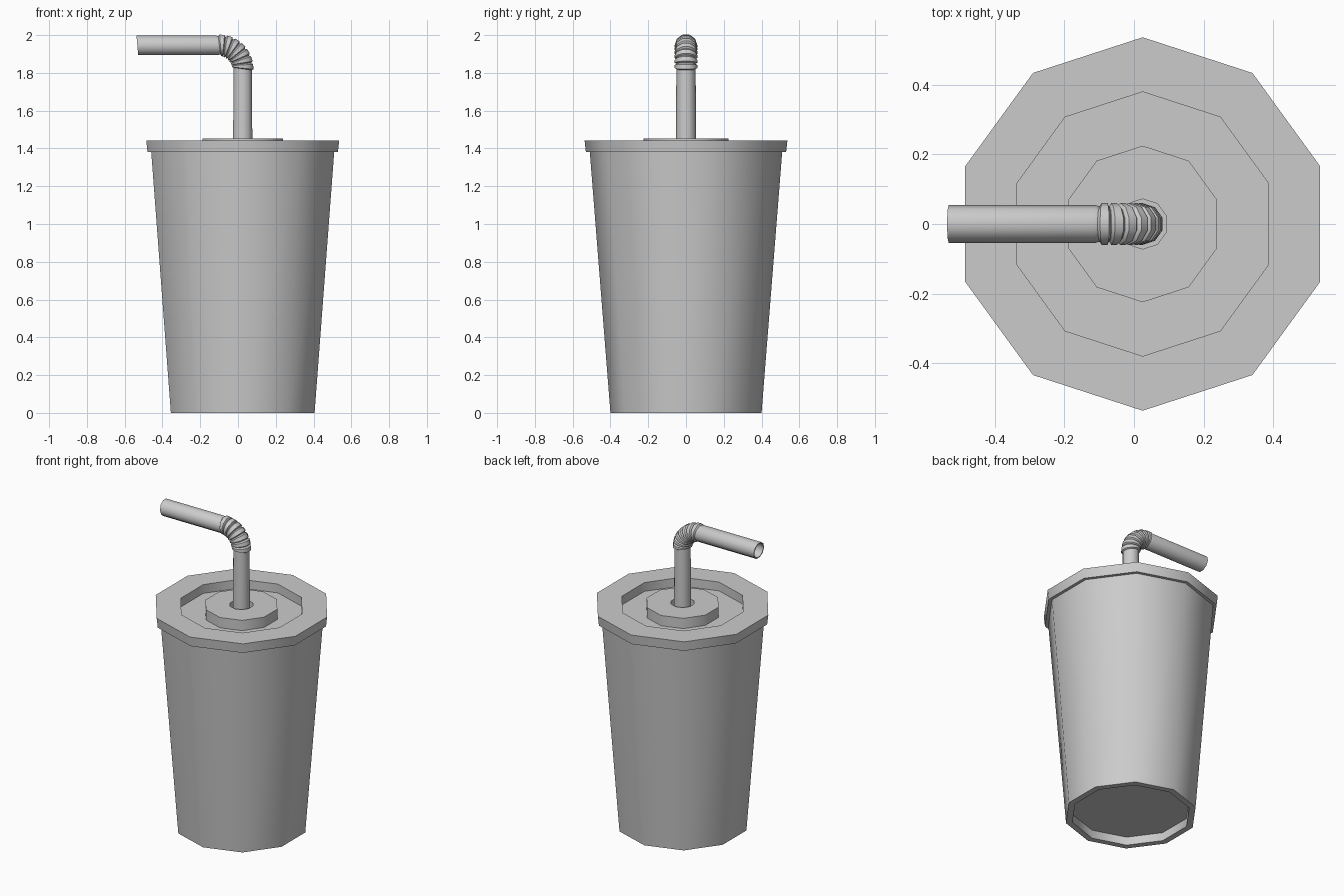
import bpy, bmesh
from math import sin, cos, pi, radians
from mathutils import Vector

cube = bpy.data.objects.get("Cube")
if cube:
    bpy.data.objects.remove(cube, do_unlink=True)

SIDES = 10
AXIS_X = 0.025

grey = bpy.data.materials.new("plain grey")
grey.use_nodes = True
grey.diffuse_color = (0.6, 0.6, 0.6, 1)
grey.node_tree.nodes["Principled BSDF"].inputs["Base Color"].default_value = (0.6, 0.6, 0.6, 1)


def loft(name, rings, cap_start=False, cap_end=False):
    """Skin ten-sided rings given as (centre, tilt, radius); tilt leans the axis toward -x."""
    bm = bmesh.new()
    loops = []
    for centre, tilt, r in rings:
        side = Vector((cos(tilt), 0, sin(tilt)))
        loop = []
        for i in range(SIDES):
            a = pi / 2 + 2 * pi * i / SIDES
            loop.append(bm.verts.new(Vector(centre) + side * r * cos(a) + Vector((0, r * sin(a), 0))))
        loops.append(loop)
    for low, high in zip(loops, loops[1:]):
        for i in range(SIDES):
            j = (i + 1) % SIDES
            bm.faces.new((low[i], low[j], high[j], high[i]))
    if cap_start:
        bm.faces.new(loops[0][::-1])
    if cap_end:
        bm.faces.new(loops[-1])
    mesh = bpy.data.meshes.new(name)
    bm.to_mesh(mesh)
    bm.free()
    mesh.materials.append(grey)
    obj = bpy.data.objects.new(name, mesh)
    bpy.context.collection.objects.link(obj)
    bpy.ops.object.select_all(action='DESELECT')
    obj.select_set(True)
    bpy.context.view_layer.objects.active = obj
    bpy.ops.object.shade_smooth_by_angle(angle=radians(40))
    return obj


def turned(name, profile, **caps):
    return loft(name, [((AXIS_X, 0, z), 0, r) for r, z in profile], **caps)


# Tapered cup with a recessed base
turned("cup", [(0.36, 0.055), (0.36, 0), (0.40, 0), (0.51, 1.39)], cap_start=True)

# Lid with a skirt, ring-shaped well, raised centre and straw hole
turned("lid", [(0.505, 1.38), (0.53, 1.38), (0.537, 1.443), (0.38, 1.443),
               (0.38, 1.385), (0.225, 1.385), (0.225, 1.453), (0.072, 1.453),
               (0.072, 1.39)], cap_end=True)

# Straw: upright tube, ribbed elbow, level tube, then back inside the open end
R, BEND, ELBOW_Z = 0.054, 0.125, 1.821
RIBS = 7
straw = [((AXIS_X, 0, 1.39), 0, R)]
for k in range(RIBS):
    for part, r in ((0.0, R - 0.003), (0.15, R + 0.006), (0.75, R + 0.006), (0.95, R - 0.003)):
        f = (k + part) / RIBS
        t = f * pi / 2
        centre = (AXIS_X - BEND + BEND * cos(t), 0, ELBOW_Z + BEND * sin(t))
        straw.append((centre, radians(-8 + 106 * f), r))
tip_z = ELBOW_Z + BEND
straw.append(((AXIS_X - BEND - 0.01, 0, tip_z), radians(95), R))
straw.append(((-0.533, 0, tip_z), radians(95), R))
straw.append(((-0.533, 0, tip_z), radians(95), R - 0.007))
straw.append(((AXIS_X - BEND, 0, tip_z), radians(90), R - 0.007))
loft("straw", straw, cap_end=True)
